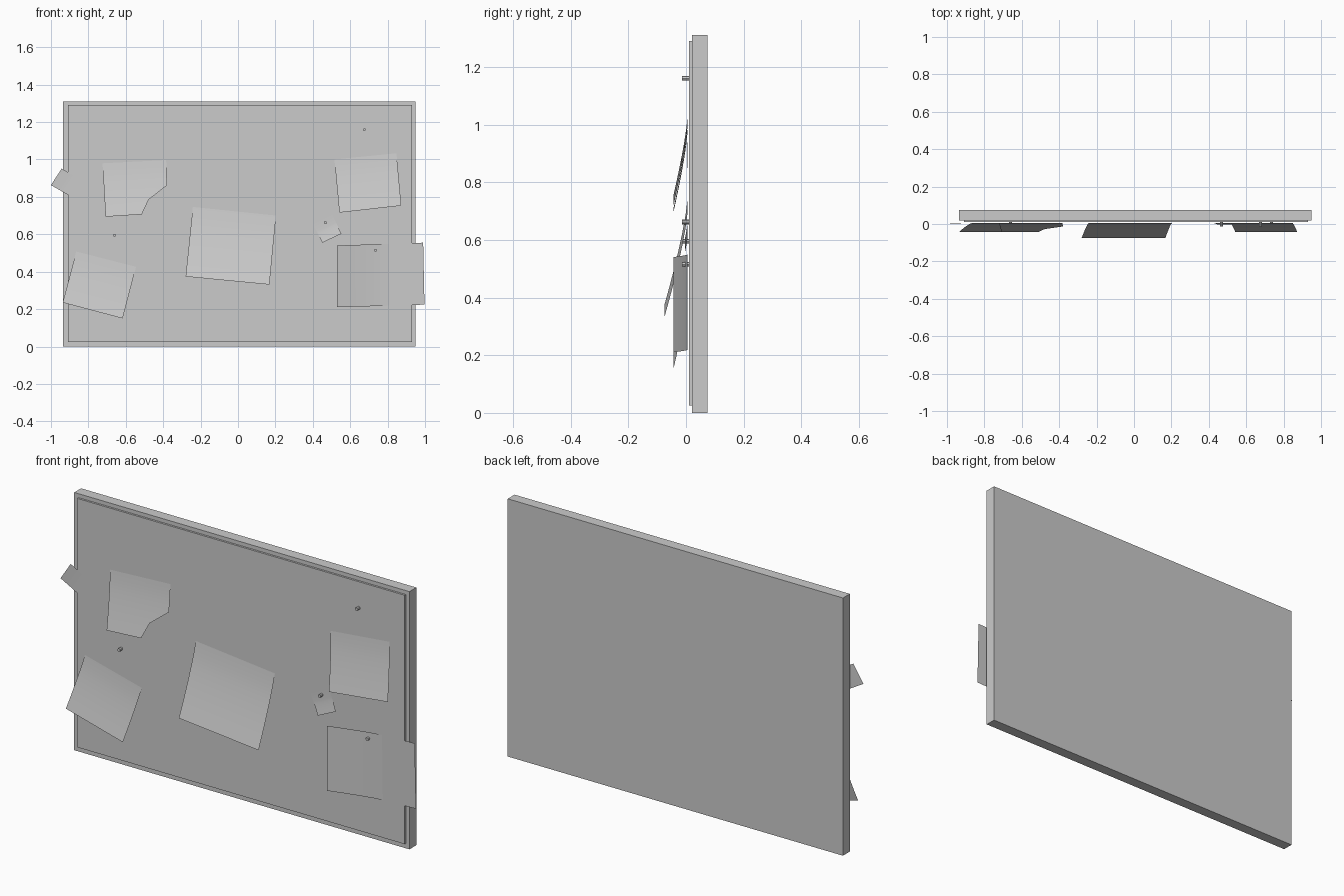
import bpy, bmesh, math
from mathutils import Vector

cube = bpy.data.objects.get("Cube")
if cube:
    bpy.data.objects.remove(cube, do_unlink=True)

grey = bpy.data.materials.new("plain grey")
grey.use_nodes = True
GREY = (0.6, 0.6, 0.6, 1)
grey.diffuse_color = GREY
grey.node_tree.nodes["Principled BSDF"].inputs["Base Color"].default_value = GREY


def finish(name, bm):
    mesh = bpy.data.meshes.new(name)
    bm.to_mesh(mesh)
    bm.free()
    mesh.materials.append(grey)
    obj = bpy.data.objects.new(name, mesh)
    bpy.context.collection.objects.link(obj)
    return obj


def box(name, lo, hi):
    bm = bmesh.new()
    lo, hi = Vector(lo), Vector(hi)
    bmesh.ops.create_cube(bm, size=1)
    for v in bm.verts:
        v.co = (lo + hi) / 2 + v.co * (hi - lo)
    return finish(name, bm)


def sheet(name, held_a, held_b, free_a, free_b, lift, torn=()):
    """Paper flat along its held edge, curling forward to its free edge."""
    bm = bmesh.new()
    corners = [Vector((x, 0.006, z)) for x, z in (held_a, held_b, free_a, free_b)]
    rows = []
    for t in [0, 0.4] + [0.4 + 0.1 * i for i in range(1, 7)]:
        out = lift * (max(t - 0.4, 0) / 0.6) ** 1.3
        ends = [corners[i].lerp(corners[i + 2], t) for i in (0, 1)]
        rows.append([bm.verts.new(p - Vector((0, out, 0))) for p in ends])
    for (a, b), (c, d) in zip(rows, rows[1:]):
        bm.faces.new((a, c, d, b))
    # Tear away the corner lying below both torn edges
    cuts = []
    for (x0, z0), (x1, z1) in zip(torn, torn[1:]):
        cuts.append((Vector((x0, 0, z0)), Vector((z1 - z0, 0, x0 - x1))))
    for point, normal in cuts:
        bmesh.ops.bisect_plane(bm, geom=bm.verts[:] + bm.edges[:] + bm.faces[:],
                               plane_co=point, plane_no=normal)
    if cuts:
        gone = [f for f in bm.faces
                if all((f.calc_center_median() - p).dot(n) > 0 for p, n in cuts)]
        bmesh.ops.delete(bm, geom=gone, context='FACES')
    bm.normal_update()
    for f in bm.faces:
        if f.normal.y > 0:
            f.normal_flip()
        f.smooth = True
    # Keep the fold crisp between the flat part and the curl
    for e in bm.edges:
        if len(e.link_faces) == 2 and e.calc_face_angle() > math.radians(5):
            e.smooth = False
    return finish(name, bm)


def pin(name, x, z):
    bm = bmesh.new()
    bmesh.ops.create_cone(bm, cap_ends=True, segments=8, radius1=0.008,
                          radius2=0.008, depth=0.027)
    for v in bm.verts:
        v.co = Vector((x + v.co.x, v.co.z - 0.001, z - v.co.y))
    return finish(name, bm)


# Board and its raised front panel
box("board", (-0.935, 0.02, 0), (0.95, 0.075, 1.31))
box("front_panel", (-0.91, 0.01, 0.025), (0.93, 0.022, 1.29))

# Large sheets
sheet("centre_sheet", (-0.216, 0.994), (0.227, 0.946), (-0.28, 0.374), (0.168, 0.331), 0.081)
sheet("torn_sheet", (-0.735, 1.17), (-0.39, 1.185), (-0.708, 0.694), (-0.375, 0.715), 0.05,
      torn=((-0.515, 0.705), (-0.478, 0.785), (-0.382, 0.86)))
sheet("upper_left_sheet", (0.498, 1.19), (0.83, 1.22), (0.542, 0.716), (0.873, 0.753), 0.05)
sheet("lower_right_sheet", (-0.817, 0.69), (-0.497, 0.61), (-0.937, 0.235), (-0.617, 0.15), 0.05)
sheet("side_curled_sheet", (0.997, 0.224), (0.99, 0.555), (0.53, 0.21), (0.53, 0.54), 0.05)

# Small notes
sheet("edge_note", (-0.838, 0.89), (-0.895, 0.803), (-0.943, 0.951), (-1.0, 0.863), 0.003)
sheet("small_note", (0.40, 0.655), (0.503, 0.705), (0.451, 0.555), (0.553, 0.603), 0.01)

# Pins
for i, (x, z) in enumerate([(0.676, 1.16), (0.467, 0.662), (-0.66, 0.595), (0.735, 0.515)]):
    pin(f"pin_{i + 1}", x, z)
